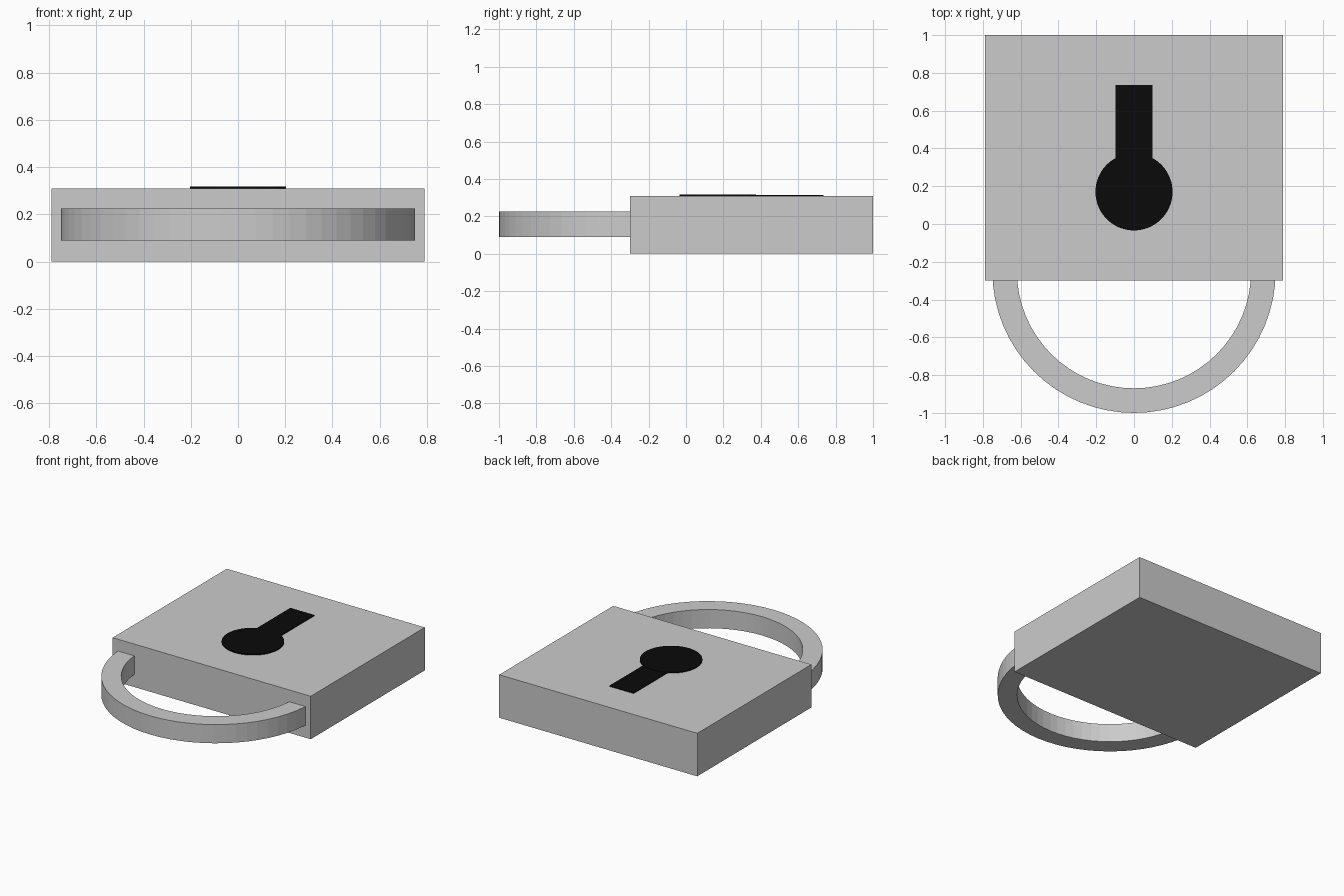
import bpy, bmesh, math

if "Cube" in bpy.data.objects:
    bpy.data.objects.remove(bpy.data.objects["Cube"])


def make_object(name, bm, mat=None):
    bmesh.ops.recalc_face_normals(bm, faces=bm.faces)
    mesh = bpy.data.meshes.new(name)
    bm.to_mesh(mesh)
    bm.free()
    if mat:
        mesh.materials.append(mat)
    obj = bpy.data.objects.new(name, mesh)
    bpy.context.collection.objects.link(obj)
    return obj


def prism(name, outline, z0, z1, mat=None):
    """Extrude a flat outline from z0 up to z1."""
    bm = bmesh.new()
    base = bm.faces.new([bm.verts.new((x, y, z0)) for x, y in outline])
    top = bmesh.ops.extrude_face_region(bm, geom=[base], use_keep_orig=True)["geom"]
    verts = [g for g in top if isinstance(g, bmesh.types.BMVert)]
    bmesh.ops.translate(bm, verts=verts, vec=(0, 0, z1 - z0))
    return make_object(name, bm, mat)


def rect(x0, x1, y0, y1):
    return [(x0, y0), (x1, y0), (x1, y1), (x0, y1)]


def arc(cy, r, start, end, n):
    angles = [start + (end - start) * i / n for i in range(n + 1)]
    return [(r * math.cos(a), cy + r * math.sin(a)) for a in angles]


black = bpy.data.materials.new("black")
black.diffuse_color = (0.003, 0.003, 0.003, 1)
black.use_nodes = True
black.node_tree.nodes["Principled BSDF"].inputs["Base Color"].default_value = black.diffuse_color

# Lock body
prism("lock_body", rect(-0.79, 0.79, -0.30, 1.0), 0, 0.31)

# Half-ring shackle, its ends tucked into the body
outer = arc(-0.25, 0.75, math.pi, 2 * math.pi, 32)
inner = arc(-0.25, 0.62, 2 * math.pi, math.pi, 32)
prism("shackle", outer + inner, 0.09, 0.225)

# Keyhole: round part and slot, slightly proud of the body
prism("keyhole_round", arc(0.17, 0.204, 0, 2 * math.pi, 64)[:-1], 0.30, 0.318, black)
prism("keyhole_slot", rect(-0.097, 0.097, 0.17, 0.735), 0.30, 0.315, black)
